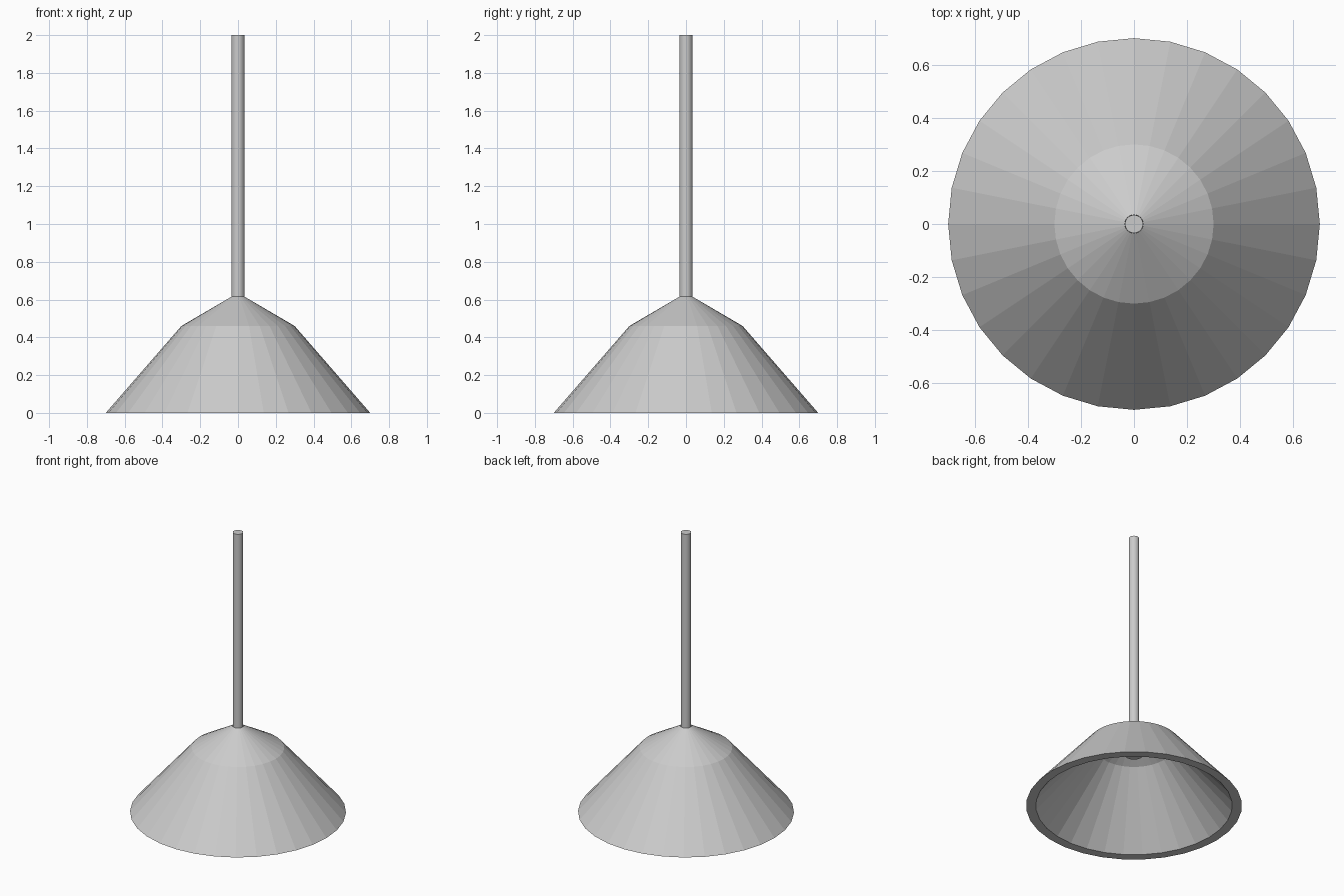
import bpy, bmesh, math

if "Cube" in bpy.data.objects:
    bpy.data.objects.remove(bpy.data.objects["Cube"])

SIDES = 32


def lathe(name, profile, closed=False):
    """Revolve (radius, z) points around z; open profiles get flat end caps."""
    bm = bmesh.new()
    rings = []
    for r, z in profile:
        rings.append([bm.verts.new((r * math.cos(2 * math.pi * i / SIDES),
                                    r * math.sin(2 * math.pi * i / SIDES), z))
                      for i in range(SIDES)])
    pairs = list(zip(rings, rings[1:]))
    if closed:
        pairs.append((rings[-1], rings[0]))
    else:
        bm.faces.new(rings[0])
        bm.faces.new(rings[-1])
    for a, b in pairs:
        for i in range(SIDES):
            j = (i + 1) % SIDES
            bm.faces.new((a[i], a[j], b[j], b[i]))
    bmesh.ops.recalc_face_normals(bm, faces=bm.faces)
    mesh = bpy.data.meshes.new(name)
    bm.to_mesh(mesh)
    bm.free()
    obj = bpy.data.objects.new(name, mesh)
    bpy.context.collection.objects.link(obj)
    return obj


# Hollow shade: outer skin going up, inner skin coming back down
lathe("lamp_shade", [(0.70, 0), (0.30, 0.46), (0.035, 0.615),
                     (0.03, 0.56), (0.252, 0.435), (0.637, 0)], closed=True)

# Hanging rod
lathe("hanging_rod", [(0.034, 0.56), (0.034, 2.0)])

# Bulb socket inside the shade
lathe("bulb_socket", [(0.058, 0.378), (0.058, 0.56)])
